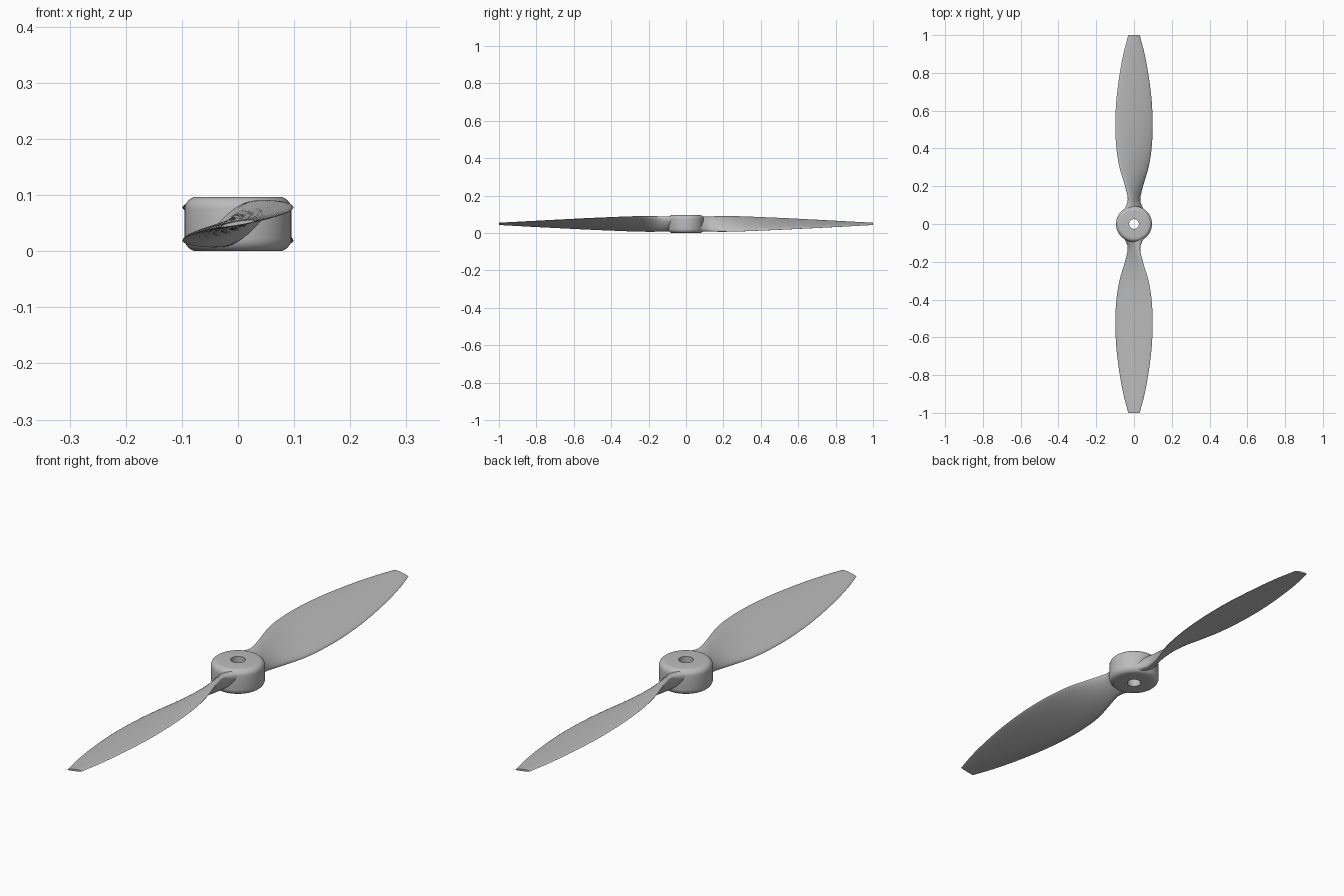
import bpy, math
from mathutils import Vector

if "Cube" in bpy.data.objects:
    bpy.data.objects.remove(bpy.data.objects["Cube"])

grey = bpy.data.materials.new("light_grey")
grey.diffuse_color = (0.5, 0.5, 0.5, 1)
grey.use_nodes = True
grey.node_tree.nodes["Principled BSDF"].inputs["Base Color"].default_value = grey.diffuse_color
ZC = 0.0485


def make(name, verts, faces, angle=40):
    me = bpy.data.meshes.new(name)
    me.from_pydata(verts, [], faces)
    me.materials.append(grey)
    ob = bpy.data.objects.new(name, me)
    bpy.context.collection.objects.link(ob)
    bpy.ops.object.select_all(action='DESELECT')
    ob.select_set(True)
    bpy.context.view_layer.objects.active = ob
    bpy.ops.object.mode_set(mode='EDIT')
    bpy.ops.mesh.select_all(action='SELECT')
    bpy.ops.mesh.normals_make_consistent(inside=False)
    bpy.ops.object.mode_set(mode='OBJECT')
    bpy.ops.object.shade_smooth_by_angle(angle=math.radians(angle))
    return ob


# hub: lathed ring with rounded rims and a through hole
R, H, BORE, F = 0.095, 0.097, 0.026, 0.022
arc = [i * math.pi / 12 for i in range(7)]
profile = [(BORE, 0)]
profile += [(R - F + F * math.sin(a), F - F * math.cos(a)) for a in arc]
profile += [(R - F + F * math.cos(a), H - F + F * math.sin(a)) for a in arc]
profile += [(BORE, H)]
N, M = 64, len(profile)
verts = [(r * math.cos(2 * math.pi * i / N), r * math.sin(2 * math.pi * i / N), z)
         for i in range(N) for r, z in profile]
faces = [(i * M + j, (i + 1) % N * M + j, (i + 1) % N * M + (j + 1) % M, i * M + (j + 1) % M)
         for i in range(N) for j in range(M)]
make("hub", verts, faces)

# blade stations: distance, half width in x, half rise in z, thickness
stations = [
    (0.06, 0.066, 0.034, 0.060),
    (0.09, 0.042, 0.036, 0.052),
    (0.13, 0.030, 0.039, 0.036),
    (0.20, 0.047, 0.041, 0.026),
    (0.30, 0.077, 0.039, 0.021),
    (0.40, 0.093, 0.035, 0.019),
    (0.52, 0.099, 0.030, 0.017),
    (0.66, 0.093, 0.023, 0.014),
    (0.80, 0.075, 0.016, 0.011),
    (0.91, 0.054, 0.010, 0.009),
    (1.00, 0.030, 0.005, 0.007),
]


def catmull(p0, p1, p2, p3, t):
    return 0.5 * (2 * p1 + (p2 - p0) * t + (2 * p0 - 5 * p1 + 4 * p2 - p3) * t * t
                  + (3 * p1 - p0 - 3 * p2 + p3) * t ** 3)


def smooth_stations(steps=5):
    pts = [Vector(s) for s in stations]
    pts = [2 * pts[0] - pts[1]] + pts + [2 * pts[-1] - pts[-2]]
    out = [catmull(*pts[i:i + 4], k / steps)
           for i in range(len(pts) - 3) for k in range(steps)]
    return out + [pts[-2]]


def section(y, c, h, t, n=32):
    # twisted airfoil loop, domed on top and nearly flat below
    normal = Vector((h, c)).normalized()
    loop = []
    root = max(0.0, min(1.0, (0.25 - y) / 0.13))
    for k in range(n):
        a = 2 * math.pi * k / n
        s = math.cos(a)
        dome = math.sin(a)
        flat = 0.3 + 0.2 * root
        off = t * dome * ((1 - flat) if dome > 0 else flat)
        loop.append((-c * s + normal.x * off, y, ZC + h * s + normal.y * off))
    return loop


rings = [section(*s) for s in smooth_stations()]
n = len(rings[0])
blade_verts = [v for r in rings for v in r]
blade_faces = [(i * n + j, i * n + (j + 1) % n, (i + 1) * n + (j + 1) % n, (i + 1) * n + j)
               for i in range(len(rings) - 1) for j in range(n)]
blade_faces += [tuple(range(n)), tuple((len(rings) - 1) * n + j for j in range(n))]

# two blades, half a turn apart
for name, sgn in (("blade_back", 1), ("blade_front", -1)):
    make(name, [(sgn * x, sgn * y, z) for x, y, z in blade_verts], blade_faces, 50)
